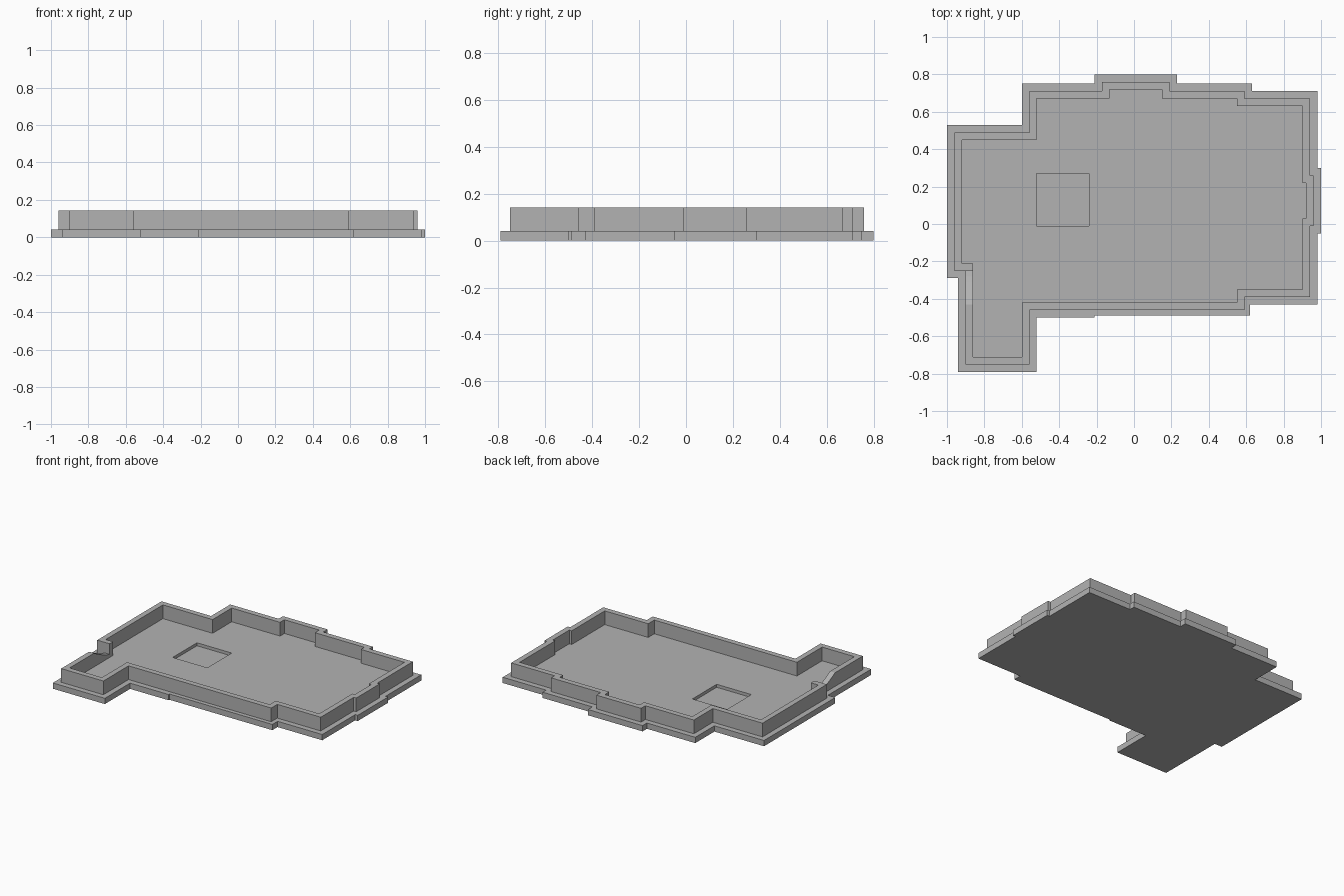
import bpy
import bmesh

cube = bpy.data.objects.get("Cube")
if cube:
    bpy.data.objects.remove(cube, do_unlink=True)

SLAB_TOP, WALL_TOP, STEP = 0.042, 0.142, 0.04

grey = bpy.data.materials.new("stone_grey")
grey.use_nodes = True
colour = (0.45, 0.45, 0.45, 1)
grey.diffuse_color = colour
grey.node_tree.nodes["Principled BSDF"].inputs["Base Color"].default_value = colour


def finish(name, bm):
    bmesh.ops.recalc_face_normals(bm, faces=bm.faces)
    mesh = bpy.data.meshes.new(name)
    bm.to_mesh(mesh)
    bm.free()
    mesh.materials.append(grey)
    obj = bpy.data.objects.new(name, mesh)
    bpy.context.collection.objects.link(obj)
    return obj


def prism(name, points, offset):
    """Extrude a flat polygon of 3D points by an offset vector."""
    bm = bmesh.new()
    face = bm.faces.new([bm.verts.new(p) for p in points])
    result = bmesh.ops.extrude_face_region(bm, geom=[face])
    verts = [v for v in result["geom"] if isinstance(v, bmesh.types.BMVert)]
    bmesh.ops.translate(bm, verts=verts, vec=offset)
    return finish(name, bm)


def inset(outline, d):
    """Move every edge of a counter-clockwise right-angled outline inward."""
    moved = []
    for i, (x, y) in enumerate(outline):
        px, py = outline[i - 1]
        nx, ny = outline[(i + 1) % len(outline)]
        for ax, ay in ((x - px, y - py), (nx - x, ny - y)):
            if abs(ax) > abs(ay):
                y += d if ax > 0 else -d
            else:
                x += -d if ay > 0 else d
        moved.append((x, y))
    return moved


def ring(name, outer, inner, low, high):
    """Closed wall between two matching outlines."""
    bm = bmesh.new()
    loops = [[bm.verts.new((x, y, z)) for x, y in line]
             for line, z in ((outer, low), (outer, high), (inner, high), (inner, low))]
    n = len(outer)
    for k in range(len(loops)):
        a, b = loops[k], loops[(k + 1) % len(loops)]
        for i in range(n):
            j = (i + 1) % n
            bm.faces.new((a[i], a[j], b[j], b[i]))
    return finish(name, bm)


def carve(obj, cutter):
    mod = obj.modifiers.new("cut", "BOOLEAN")
    mod.operation, mod.solver, mod.object = "DIFFERENCE", "EXACT", cutter
    cutter.hide_render = True
    bpy.context.view_layer.objects.active = obj
    bpy.ops.object.modifier_apply(modifier=mod.name)
    bpy.data.objects.remove(cutter, do_unlink=True)


# Plan outline, counter-clockwise from the back right corner of the model
plan = [(-1, .53), (-1, -.29), (-.94, -.29), (-.94, -.79), (-.52, -.79),
        (-.52, -.5), (.63, -.5), (.63, -.43), (.98, -.43), (.98, -.05),
        (1, -.05), (1, .3), (.98, .3), (.98, .71), (.63, .71), (.63, .75),
        (.23, .75), (.23, .8), (-.21, .8), (-.21, .75), (-.6, .75), (-.6, .53)]

# Floor slab with a slight jog along its front edge
jog = [(-.21, -.5), (-.21, -.49), (.62, -.49), (.62, -.43)]
slab_plan = plan[:6] + jog + plan[8:]
slab = prism("floor_slab", [(x, y, 0) for x, y in slab_plan], (0, 0, SLAB_TOP))

# Shallow square recess in the floor
pit = [(-.52, -.01), (-.24, -.01), (-.24, .27), (-.52, .27)]
carve(slab, prism("recess_cutter", [(x, y, .02) for x, y in pit], (0, 0, .1)))

# Perimeter wall
wall_plan = inset(plan, STEP)
wall = ring("perimeter_wall", wall_plan, inset(wall_plan, STEP), SLAB_TOP - .01, WALL_TOP)

# Lowered, sloping stretch of wall beside the front alcove
start, length, low = -.25, .18, .065
steps = 6
slope = [(start - length * i / steps, low + (WALL_TOP - low) * (i / steps) ** 1.3)
         for i in range(steps + 1)]
profile = slope + [(start - length, .2), (start, .2)]
carve(wall, prism("slope_cutter", [(-.92, y, z) for y, z in profile], (.08, 0, 0)))
